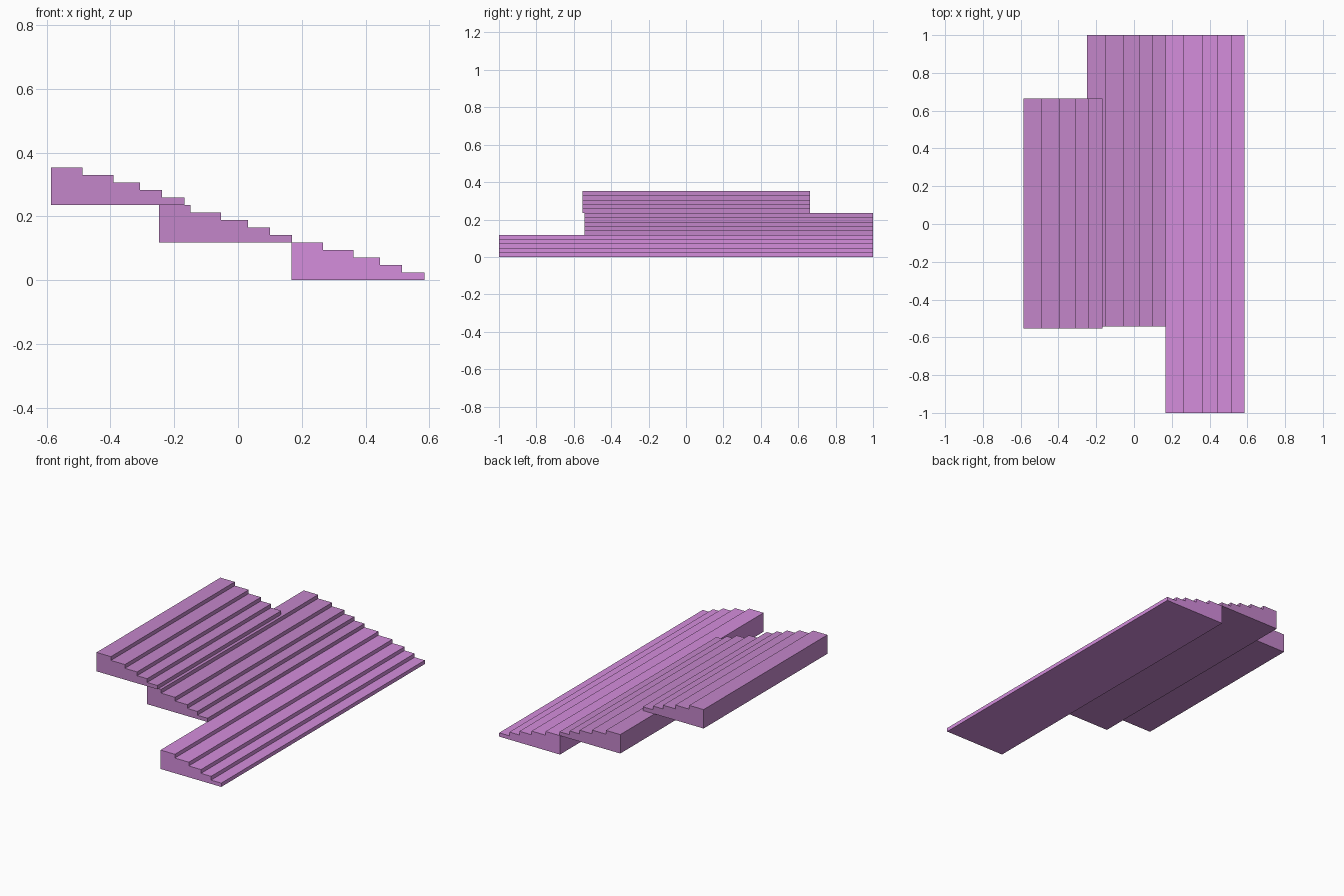
import bpy
import bmesh

if "Cube" in bpy.data.objects:
    bpy.data.objects.remove(bpy.data.objects["Cube"])

RISE = 0.0235
TREADS = (0.099, 0.096, 0.084, 0.069, 0.070)  # top step to bottom step


def make_material(name, color):
    mat = bpy.data.materials.new(name)
    mat.diffuse_color = color
    mat.use_nodes = True
    mat.node_tree.nodes["Principled BSDF"].inputs["Base Color"].default_value = mat.diffuse_color
    return mat


def stair_flight(name, x0, y0, y1, z0, mat):
    # Stepped side profile, descending towards +x
    profile = [(x0, z0)]
    x = x0
    for i, tread in enumerate(TREADS):
        z = z0 + RISE * (len(TREADS) - i)
        profile += [(x, z), (x + tread, z)]
        x += tread
    profile.append((x, z0))

    # Extrude the profile along y
    bm = bmesh.new()
    face = bm.faces.new([bm.verts.new((px, y0, pz)) for px, pz in profile])
    ext = bmesh.ops.extrude_face_region(bm, geom=[face])
    moved = [v for v in ext["geom"] if isinstance(v, bmesh.types.BMVert)]
    bmesh.ops.translate(bm, verts=moved, vec=(0, y1 - y0, 0))
    bmesh.ops.recalc_face_normals(bm, faces=bm.faces)

    mesh = bpy.data.meshes.new(name)
    bm.to_mesh(mesh)
    bm.free()
    mesh.materials.append(mat)
    obj = bpy.data.objects.new(name, mesh)
    bpy.context.collection.objects.link(obj)
    return obj


bright = make_material("bright_violet", (0.66, 0.27, 0.72, 1))
muted = make_material("muted_violet", (0.55, 0.24, 0.59, 1))

# Three offset flights stacked from bottom to top
stair_flight("lower_steps", 0.167, -1.0, 1.0, 0.0, bright)
stair_flight("middle_steps", -0.248, -0.542, 1.0, 5 * RISE, muted)
stair_flight("upper_steps", -0.586, -0.553, 0.664, 10 * RISE, muted)
